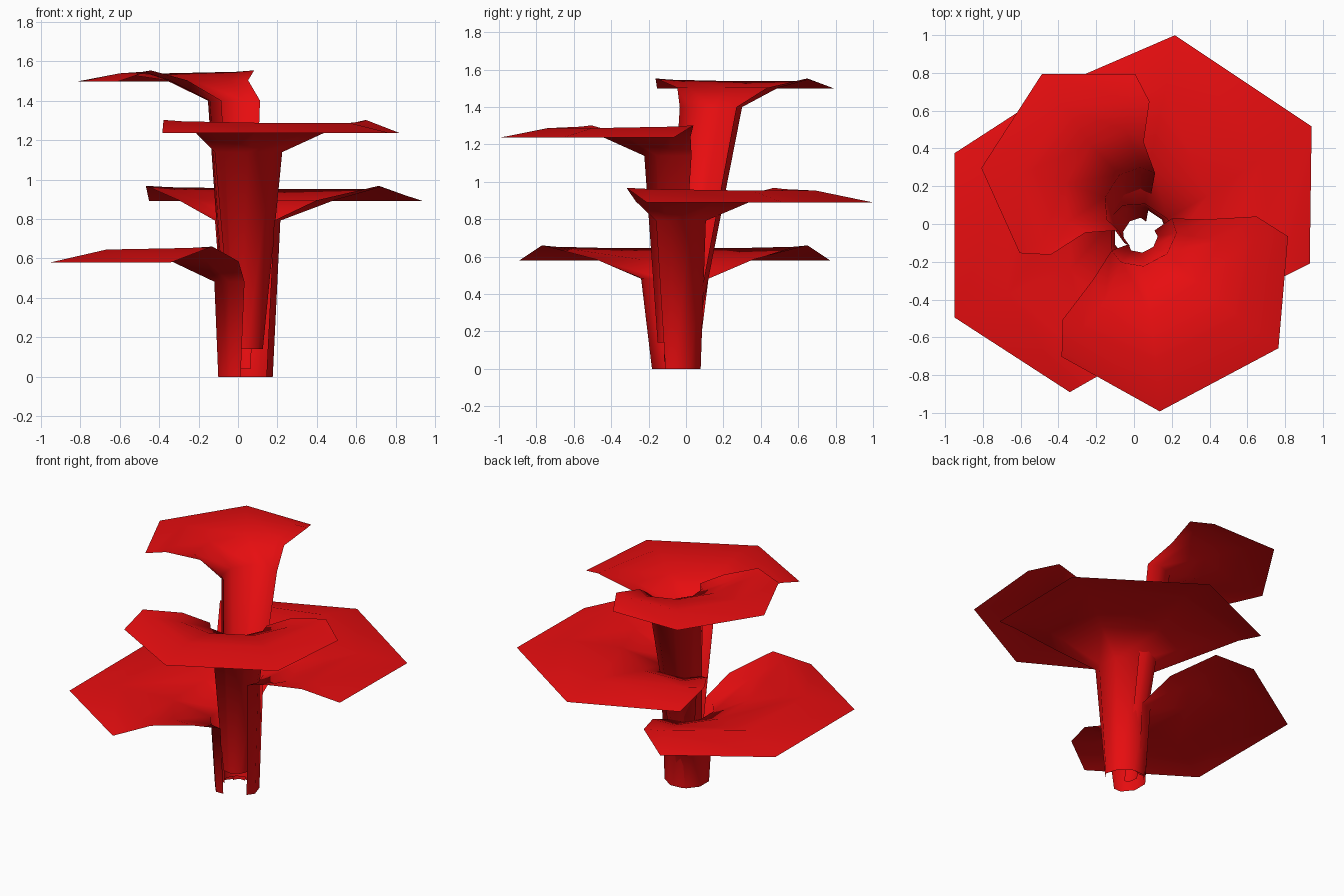
import bpy, bmesh, math

cube = bpy.data.objects.get("Cube")
if cube:
    bpy.data.objects.remove(cube, do_unlink=True)

red = bpy.data.materials.new("coral red")
red.use_nodes = True
red.diffuse_color = (0.8, 0.004, 0.005, 1)
red.node_tree.nodes["Principled BSDF"].inputs["Base Color"].default_value = red.diffuse_color

# Half cross-sections (outward, sideways): centre, outer and end columns
BASE = [(0.133, 0.05), (0.075, 0.122), (0.02, 0.12)]
THROAT = [(0.153, 0.07), (0.08, 0.165), (0.0, 0.18)]
FLARE = [(0.37, 0.18), (0.19, 0.42), (0.03, 0.42)]
CREST = [(0.70, 0.31), (0.28, 0.64), (0.163, 0.71)]
RIM = [(0.983, 0.435), (0.373, 0.83), (0.163, 0.71)]
PIVOT = 0.373          # outward distance kept fixed when a shelf is scaled
CENTRE = (0.033, -0.06)


def shelf(name, angle, origin, size, rim_z, lift, base_z, base_size):
    """Half-open funnel stem that flares into a drooping faceted shelf."""
    ca, sa = math.cos(math.radians(angle)), math.sin(math.radians(angle))
    bm = bmesh.new()

    def ring(points, heights, o, scale_cap, scale=1.0):
        full = [(u, -v, h) for (u, v), h in zip(points, heights)][::-1]
        full += [(u, v, h) for (u, v), h in zip(points, heights)]
        row = []
        for u, v, z in full:
            if scale_cap:
                u, v = PIVOT + size * (u - PIVOT), v * size
            u, v = u * scale, v * scale
            row.append(bm.verts.new((o[0] + u * ca - v * sa, o[1] + u * sa + v * ca, z)))
        return row

    crest_z = rim_z + lift
    rows = [
        ring(BASE, [base_z] * 3, CENTRE, False, base_size),
        ring(THROAT, [rim_z - 0.098] * 3, origin, False),
        ring(FLARE, [rim_z + 0.005] * 3, origin, True),
        ring(CREST, [crest_z - 0.015, crest_z - 0.007, crest_z], origin, True),
        ring(RIM, [rim_z, rim_z, crest_z], origin, True),
    ]
    for lower, upper in zip(rows, rows[1:]):
        for i in range(len(lower) - 1):
            bm.faces.new((lower[i], upper[i], upper[i + 1], lower[i + 1]))
    # The crest and rim meet in a point at both open ends
    bmesh.ops.remove_doubles(bm, verts=bm.verts[:], dist=0.0005)
    for face in bm.faces:
        face.smooth = True
    mesh = bpy.data.meshes.new(name)
    bm.to_mesh(mesh)
    bm.free()
    mesh.materials.append(red)
    obj = bpy.data.objects.new(name, mesh)
    bpy.context.collection.objects.link(obj)
    return obj


# Four shelves spiralling up around a shared stem
shelf("lowest_shelf", 180, CENTRE, 1.0, 0.58, 0.08, 0.0, 1.0)
shelf("lower_middle_shelf", 56.3, CENTRE, 1.0, 0.89, 0.078, 0.0, 1.0)
shelf("upper_middle_shelf", -62, (0.041, -0.055), 0.818, 1.237, 0.065, 0.14, 0.65)
shelf("top_shelf", 147.2, (0.014, 0.118), 0.68, 1.498, 0.055, 0.04, 0.65)
